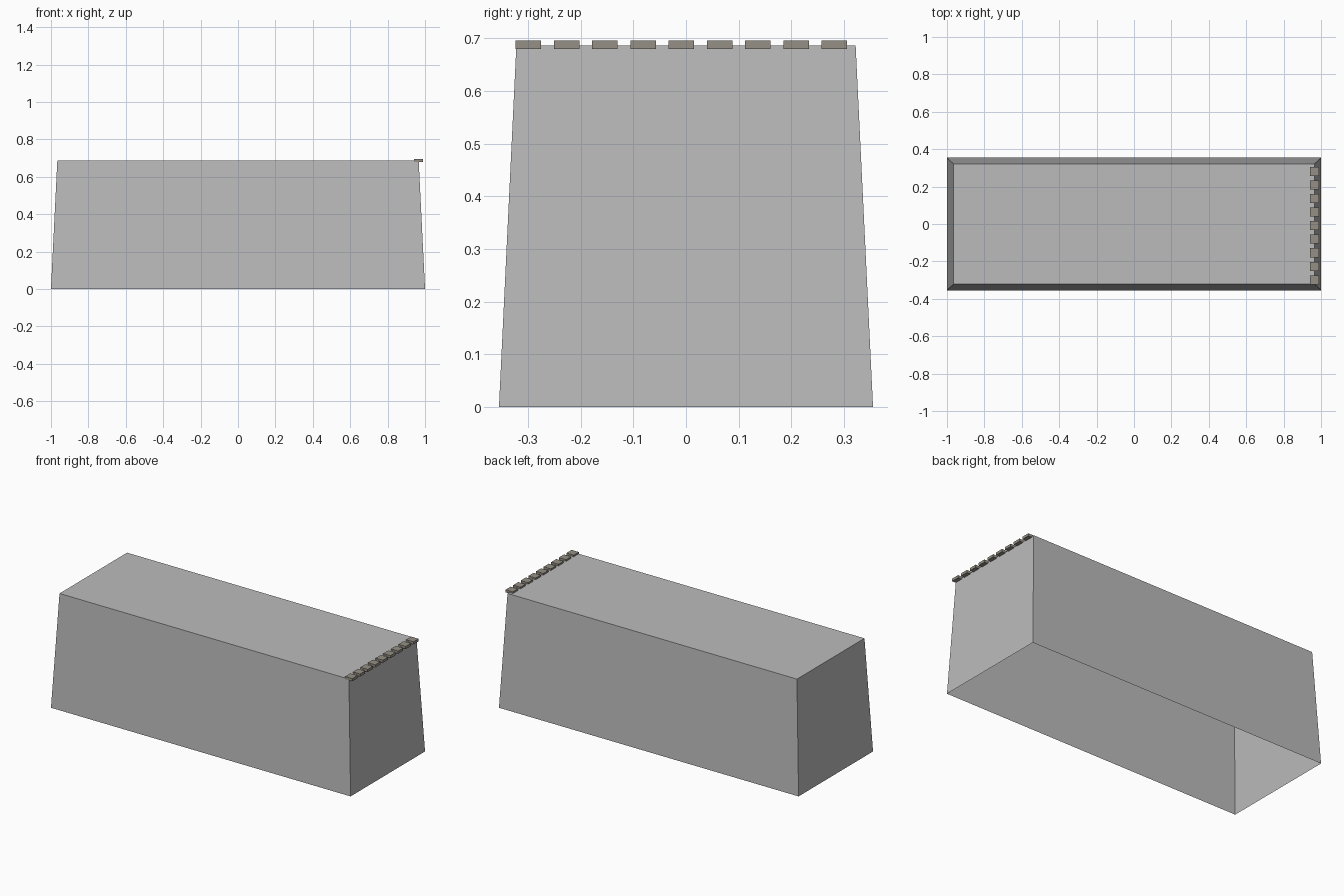
import bpy, bmesh
from mathutils import Matrix

if "Cube" in bpy.data.objects:
    bpy.data.objects.remove(bpy.data.objects["Cube"])


def material(name, rgb):
    m = bpy.data.materials.new(name)
    m.diffuse_color = (*rgb, 1.0)
    m.use_nodes = True
    m.node_tree.nodes["Principled BSDF"].inputs["Base Color"].default_value = m.diffuse_color
    return m


def add_box(name, size, center, mat, taper=(1.0, 1.0), open_bottom=False):
    bm = bmesh.new()
    bmesh.ops.create_cube(bm, size=1.0, matrix=Matrix.Diagonal((*size, 1.0)))
    for v in bm.verts:
        if v.co.z > 0:
            v.co.x *= taper[0]
            v.co.y *= taper[1]
    if open_bottom:
        bm.normal_update()
        bottom = [f for f in bm.faces if f.normal.z < -0.9]
        bmesh.ops.delete(bm, geom=bottom, context='FACES_ONLY')
    mesh = bpy.data.meshes.new(name)
    bm.to_mesh(mesh)
    bm.free()
    mesh.materials.append(mat)
    ob = bpy.data.objects.new(name, mesh)
    ob.location = center
    bpy.context.collection.objects.link(ob)
    return ob


body_grey = material("body_grey", (0.5, 0.5, 0.5))
stone_grey = material("warm_stone_grey", (0.30, 0.275, 0.235))

# Tapered shell, open underneath
H = 0.686
add_box("tapered_body", (2.0, 0.71, H), (0, 0, H / 2), body_grey,
        taper=(0.966, 0.322 / 0.355), open_bottom=True)

# Row of small blocks along the right top edge
for i in range(9):
    add_box(f"edge_block_{i + 1}", (0.0485, 0.0485, 0.016),
            (0.966, -0.299 + i * 0.0726, 0.688), stone_grey)
